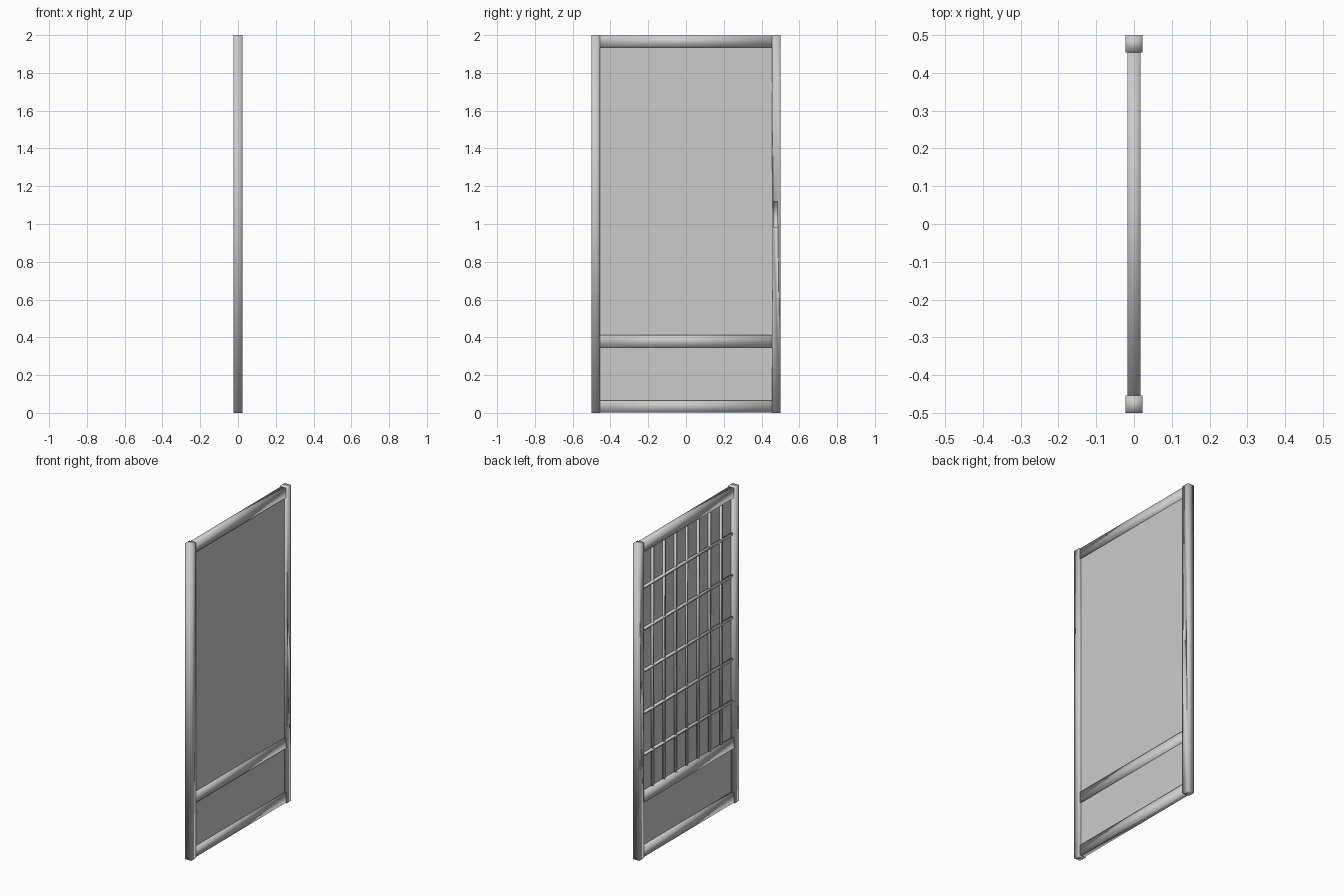
import bpy

cube = bpy.data.objects.get("Cube")
if cube:
    bpy.data.objects.remove(cube, do_unlink=True)

grey = bpy.data.materials.new("plain grey")
grey.use_nodes = True
colour = (0.6, 0.6, 0.6, 1)
grey.diffuse_color = colour
grey.node_tree.nodes["Principled BSDF"].inputs["Base Color"].default_value = colour


def box(name, low, high, smooth=True):
    """Box between two corners, with soft shading across its faces if asked."""
    centre = [(a + b) / 2 for a, b in zip(low, high)]
    bpy.ops.mesh.primitive_cube_add(size=1, location=centre)
    obj = bpy.context.object
    obj.name = name
    obj.scale = [b - a for a, b in zip(low, high)]
    bpy.ops.object.transform_apply(location=False, rotation=False, scale=True)
    obj.data.materials.append(grey)
    if smooth:
        bpy.ops.object.shade_smooth()
    return obj


inner = 0.454       # inner face of the stiles
stile_x = 0.0225    # half depth of the stiles
rail_x = 0.0175     # half depth of the rails

# Upright stiles
box("front_stile", (-stile_x, -0.5, 0), (stile_x, -inner, 2))
back_stile = box("back_stile", (-stile_x, inner, 0), (stile_x, 0.5, 2))

# Finger pulls sunk into both faces of the back stile
for side in (-1, 1):
    x = side * stile_x
    cutter = box("pull_cutter", (x - 0.012, 0.462, 0.985), (x + 0.012, 0.485, 1.12))
    cutter.hide_render = True
    cutter.hide_set(True)
    cut = back_stile.modifiers.new("finger_pull", 'BOOLEAN')
    cut.operation = 'DIFFERENCE'
    cut.solver = 'EXACT'
    cut.object = cutter

# Cross rails
for name, low, high in (("bottom_rail", 0.003, 0.066),
                        ("middle_rail", 0.347, 0.412),
                        ("top_rail", 1.935, 1.997)):
    box(name, (-rail_x, -inner, low), (rail_x, inner, high))

# Paper panel
box("panel", (0.001, -inner, 0.05), (0.008, inner, 1.95), smooth=False)

# Lattice on one side of the panel
bar = 0.006
for i in range(-3, 4):
    y = i * 0.114
    box("upright_bar", (-0.011, y - bar, 0.4), (0.002, y + bar, 1.94))
for i in range(1, 6):
    z = 0.38 + i * 0.265
    box("cross_bar", (-0.013, -inner, z - bar), (0.002, inner, z + bar))
